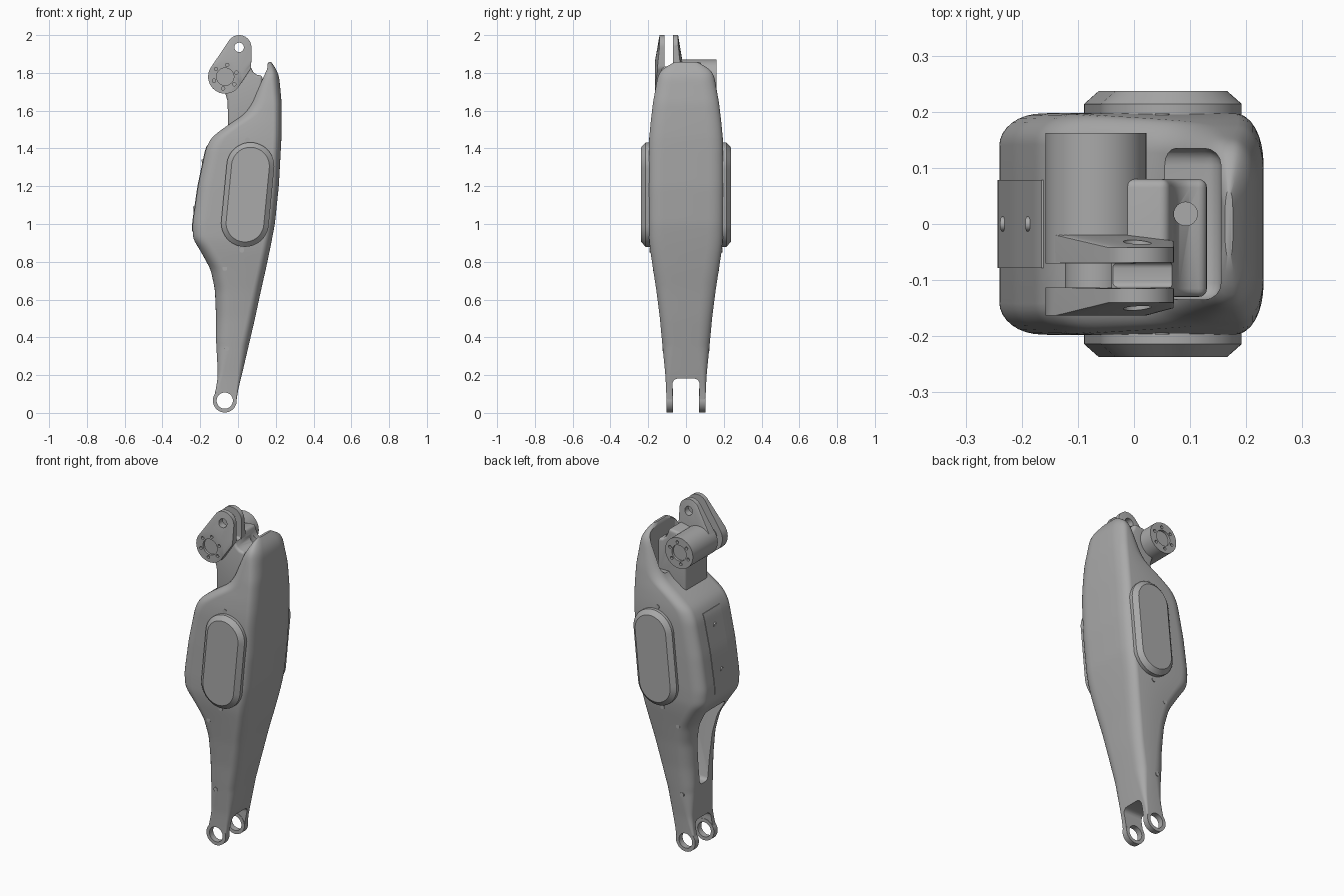
import bpy, bmesh, math
from mathutils import Matrix

cube = bpy.data.objects.get("Cube")
if cube:
    bpy.data.objects.remove(cube, do_unlink=True)

grey = bpy.data.materials.new("satin grey")
grey.use_nodes = True
grey.diffuse_color = (0.4, 0.4, 0.4, 1)
grey.node_tree.nodes["Principled BSDF"].inputs["Base Color"].default_value = (0.4, 0.4, 0.4, 1)


def make(name, bm):
    bmesh.ops.recalc_face_normals(bm, faces=bm.faces)
    mesh = bpy.data.meshes.new(name)
    bm.to_mesh(mesh)
    bm.free()
    mesh.materials.append(grey)
    obj = bpy.data.objects.new(name, mesh)
    bpy.context.collection.objects.link(obj)
    return obj


def hull_points(name, points):
    bm = bmesh.new()
    for p in points:
        bm.verts.new(p)
    res = bmesh.ops.convex_hull(bm, input=bm.verts)
    junk = {g for g in res["geom_interior"] if isinstance(g, bmesh.types.BMVert)}
    bmesh.ops.delete(bm, geom=list(junk), context="VERTS")
    bmesh.ops.dissolve_limit(bm, angle_limit=0.01, verts=bm.verts, edges=bm.edges)
    return make(name, bm)


def hull_discs(name, *discs, n=48):
    """Hull round discs facing y, each given as x, z, radius, y."""
    turn = [2 * math.pi * i / n for i in range(n)]
    return hull_points(name, [(x + r * math.cos(a), y, z + r * math.sin(a))
                              for x, z, r, y in discs for a in turn])


def rod(name, x, z, r, y0, y1, n=40):
    return hull_discs(name, (x, z, r, y0), (x, z, r, y1), n=n)


def extrude_y(name, outline, y0, y1):
    bm = bmesh.new()
    face = bm.faces.new([bm.verts.new((x, y0, z)) for x, z in outline])
    ext = bmesh.ops.extrude_face_region(bm, geom=[face])
    moved = [g for g in ext["geom"] if isinstance(g, bmesh.types.BMVert)]
    bmesh.ops.translate(bm, verts=moved, vec=(0, y1 - y0, 0))
    return make(name, bm)


def box(name, lo, hi):
    return hull_points(name, [(x, y, z) for x in (lo[0], hi[0])
                              for y in (lo[1], hi[1]) for z in (lo[2], hi[2])])


def apply(obj, mod):
    bpy.context.view_layer.objects.active = obj
    bpy.ops.object.modifier_apply(modifier=mod.name)


def bevel(obj, width, segments=4):
    mod = obj.modifiers.new("bevel", "BEVEL")
    mod.width, mod.segments, mod.limit_method = width, segments, "ANGLE"
    apply(obj, mod)
    return obj


def cut(targets, *cutters):
    for cutter in cutters:
        for obj in targets:
            mod = obj.modifiers.new("cut", "BOOLEAN")
            mod.operation, mod.solver, mod.object = "DIFFERENCE", "EXACT", cutter
            apply(obj, mod)
        bpy.data.objects.remove(cutter, do_unlink=True)


# Body stations: height, rear x, outer x, half width, half width at the rear
TABLE = [(.065, -.132, -.008, .103, .103), (.12, -.118, .0, .105, .105),
         (.2, -.106, .02, .109, .109), (.38, -.116, .062, .127, .12),
         (.5, -.116, .09, .138, .112), (.65, -.122, .122, .157, .112),
         (.76, -.145, .147, .174, .125), (.86, -.2, .168, .189, .16),
         (.92, -.238, .18, .195, .18), (1.0, -.241, .195, .197, .185),
         (1.2, -.212, .216, .198, .187), (1.4, -.17, .227, .197, .187),
         (1.46, -.14, .23, .194, .183), (1.53, -.045, .231, .188, .176),
         (1.58, .035, .231, .182, .172), (1.64, .075, .231, .175, .17),
         (1.78, .125, .218, .15, .148), (1.82, .142, .203, .132, .13),
         (1.857, .162, .176, .06, .06)]


def station(z):
    for a, b in zip(TABLE, TABLE[1:]):
        if z <= b[0] + 1e-6:
            t = (z - a[0]) / (b[0] - a[0])
            return [p + (q - p) * t for p, q in zip(a, b)]
    return list(TABLE[-1])


def section(z, back, front, half, rear):
    scale = min(1, max(.15, (z - .05) / .3))
    width = front - back
    fx, fy = min(.045, width * .45) * scale, min(.08, half * .5) * scale
    bx, by = min(.075, width * .45) * scale, (half - rear) + .045 * scale
    ring = []
    for sx, sy, start in ((1, 1, 0), (-1, 1, 90), (-1, -1, 180), (1, -1, 270)):
        rx, ry = (fx, fy) if sx > 0 else (bx, by)
        cx = front - rx if sx > 0 else back + rx
        for k in range(9):
            a = math.radians(start + k * 90 / 8)
            ring.append((cx + rx * math.cos(a), sy * (half - ry) + ry * math.sin(a), z))
    return ring


# Body shell, lofted through softened stations
COUNT = 130
low, high = TABLE[0][0], TABLE[-1][0]
rows = [station(low + (high - low) * i / COUNT) for i in range(COUNT + 1)]
for _ in range(3):
    rows = [rows[0]] + [[(p + 2 * q + r) / 4 for p, q, r in zip(*rows[i - 1:i + 2])]
                        for i in range(1, COUNT)] + [rows[-1]]
bm = bmesh.new()
rings = [[bm.verts.new(p) for p in section(*row)] for row in rows]
for lower, upper in zip(rings, rings[1:]):
    for i in range(len(lower)):
        j = (i + 1) % len(lower)
        bm.faces.new((lower[i], lower[j], upper[j], upper[i]))
bm.faces.new(rings[0])
bm.faces.new(rings[-1])
body = make("body_shell", bm)

# Fork lugs at the foot
lugs = [rod("fork_lug", -.07, .065, .063, s * .07, s * .104, 48) for s in (-1, 1)]

# Fork slot, pin hole, rear opening between the struts, and head pocket
slot = bevel(box("slot_cutter", (-.5, -.072, -.2), (.5, .072, .182)), .03)
pin = rod("pin_cutter", -.07, .065, .043, -.3, .3)
opening = bevel(hull_points("opening_cutter", [
    (x, s * w, z) for z, w, floor in ((.85, .095, .07), (.38, .035, -.03))
    for x in (-.5, floor) for s in (-1, 1)]), .02)
pocket = bevel(box("pocket_cutter", (-.3, -.135, 1.61), (.155, .135, 2.1)), .03)
cut([body], slot, opening, pocket)
cut([body] + lugs, pin)

# Side pads with chamfered rims
for s in (-1, 1):
    hull_discs("side_pad", *[(x, z, r, s * y) for x, z in ((.066, 1.306), (.037, 1.005))
                             for r, y in ((.126, .15), (.126, .214), (.1, .237))])

# Rear panel following the shell
spine = [row for row in rows if .95 < row[0] < 1.42]
extrude_y("rear_panel", [(r[1] - .003, r[0]) for r in spine]
          + [(r[1] + .02, r[0]) for r in reversed(spine)], -.078, .078)

# Screw heads on the sides and the rear panel
for x, z, y in ((.05, 1.445, .194), (.02, .862, .189), (-.06, .34, .122), (-.07, .765, .173)):
    for s in (-1, 1):
        rod("side_screw", x, z, .013, s * (y - .02), s * (y + .003), 16)
for z in (1.08, 1.33):
    bm = bmesh.new()
    bmesh.ops.create_cone(bm, cap_ends=True, segments=16, radius1=.013, radius2=.013, depth=.02,
                          matrix=Matrix.Translation((station(z)[1] + .003, 0, z))
                          @ Matrix.Rotation(math.radians(80), 4, "Y"))
    make("panel_screw", bm)

# Upper link: pivot barrel, clevis plates and core
PX, PZ, LX, LZ = -.068, 1.78, .006, 1.935
barrel = rod("pivot_barrel", PX, PZ, .09, -.07, .162, 64)
rod("clevis_core", PX, PZ, .055, -.13, -.05)
outer = hull_discs("outer_clevis_plate", (PX, PZ, .09, -.163), (PX, PZ, .09, -.113),
                   (LX, LZ, .065, -.14), (LX, LZ, .065, -.115),
                   (.02, 1.84, .05, -.15), (.02, 1.84, .05, -.115))
inner = hull_discs("inner_clevis_plate", (PX, PZ, .09, -.069), (PX, PZ, .09, -.02),
                   (LX, LZ, .065, -.069), (LX, LZ, .065, -.042),
                   (.02, 1.84, .05, -.069), (.02, 1.84, .05, -.03))
cut([outer, inner], rod("lug_hole_cutter", LX, LZ, .025, -.3, .3))

# Hub recess and bolt holes at both barrel ends
for plate, y in ((outer, -.163), (barrel, .162)):
    d = math.copysign(.014, y)
    cut([plate], rod("hub_cutter", PX, PZ, .046, y - d, y + d))
    for k in range(6):
        a = math.radians(60 * k + 20)
        cut([plate], rod("bolt_cutter", PX + .063 * math.cos(a), PZ + .063 * math.sin(a),
                         .009, y - d, y + d, 12))

# Neck and foot seating the link in the body
neck = extrude_y("link_neck", [(-.1, 1.76), (-.07, 1.7), (-.055, 1.65), (-.052, 1.48), (.1, 1.48),
                               (.13, 1.6), (.13, 1.785), (.1, 1.79), (.08, 1.805), (.068, 1.83),
                               (.06, 1.86), (-.02, 1.85)], -.13, .08)
bevel(neck, .015)
cut([neck], bevel(box("neck_slot_cutter", (-.3, -.113, 1.83), (.3, -.069, 2.1)), .01))
bm = bmesh.new()
bmesh.ops.create_cone(bm, cap_ends=True, segments=24, radius1=.021, radius2=.021, depth=.1,
                      matrix=Matrix.Translation((.092, .018, 1.79)))
cut([neck], make("foot_hole_cutter", bm))

# Smooth shading with crisp edges
bpy.ops.object.select_all(action="DESELECT")
for obj in bpy.context.scene.objects:
    if obj.type == "MESH":
        obj.select_set(True)
        bpy.context.view_layer.objects.active = obj
bpy.ops.object.shade_smooth_by_angle(angle=math.radians(35))
